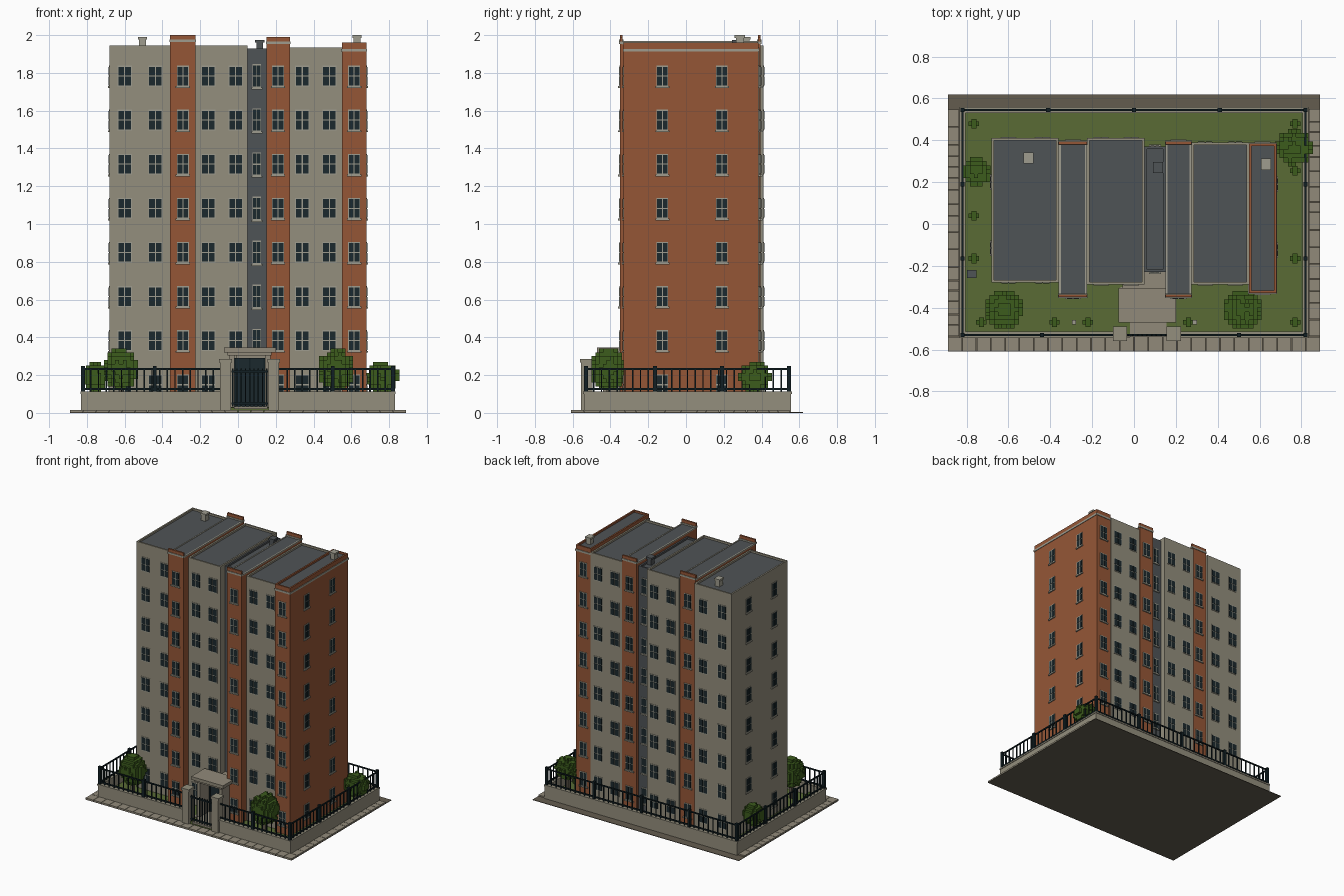
import bpy
import bmesh
import random
from mathutils import Matrix, Vector

random.seed(4)
if "Cube" in bpy.data.objects:
    bpy.data.objects.remove(bpy.data.objects["Cube"], do_unlink=True)


def material(name, red, green, blue):
    mat = bpy.data.materials.new(name)
    mat.use_nodes = True
    colour = [(c / 255) ** 2.2 for c in (red, green, blue)] + [1]
    mat.diffuse_color = colour
    mat.node_tree.nodes["Principled BSDF"].inputs["Base Color"].default_value = colour
    return mat


RENDER = material("grey beige render", 146, 141, 124)
BRICK = material("red brown brick", 148, 87, 57)
SLATE = material("slate grey", 80, 84, 87)
GLASS = material("dark glass", 33, 45, 49)
TRIM = material("pale stone trim", 157, 155, 141)
IRON = material("black iron", 24, 36, 40)
LAWN = material("lawn green", 90, 107, 56)
LEAF = material("leaf green", 62, 92, 34)
STONE = material("paving stone", 144, 137, 121)
EARTH = material("dark earth", 100, 93, 80)


class Part:
    """One object gathered from boxes and quads."""

    def __init__(self, name, mat):
        self.name, self.mat, self.bm = name, mat, bmesh.new()

    def box(self, x0, x1, y0, y1, z0, z1):
        centre = Vector((x0 + x1, y0 + y1, z0 + z1)) / 2
        size = Matrix.Diagonal((x1 - x0, y1 - y0, z1 - z0, 1))
        bmesh.ops.create_cube(self.bm, size=1, matrix=Matrix.Translation(centre) @ size)

    def block(self, x, y, z, w, d, h):
        """Box standing on height z, centred on x and y."""
        self.box(x - w / 2, x + w / 2, y - d / 2, y + d / 2, z, z + h)

    def rim(self, x0, x1, y0, y1, z0, z1, t):
        for a, b in ((x0, x0 + t), (x1 - t, x1)):
            self.box(a, b, y0, y1, z0, z1)
        for a, b in ((y0, y0 + t), (y1 - t, y1)):
            self.box(x0 + t, x1 - t, a, b, z0, z1)

    def voxels(self, x, y, z, radius, height, cell):
        """Blocky rounded foliage made of its outer cell faces only."""
        n, m = int(radius / cell) + 1, int(height / cell)
        cells = set()
        for i in range(-n, n + 1):
            for j in range(-n, n + 1):
                for k in range(m):
                    lift = (2 * k + 1) / m - 1
                    spread = (i * i + j * j) * cell * cell / radius ** 2
                    if spread + lift * lift < random.uniform(0.85, 1.1):
                        cells.add((i, j, k))
        origin = Vector((x, y, z))
        for c in cells:
            for axis in range(3):
                for sign in (-1, 1):
                    near = list(c)
                    near[axis] += sign
                    if tuple(near) in cells:
                        continue
                    n_dir, u, v = Vector(), Vector(), Vector()
                    n_dir[axis] = sign / 2
                    u[(axis + 1) % 3] = 0.5
                    v[(axis + 2) % 3] = sign / 2
                    mid = Vector(c) + n_dir
                    ring = (mid - u - v, mid + u - v, mid + u + v, mid - u + v)
                    self.bm.faces.new([self.bm.verts.new(origin + p * cell) for p in ring])

    def finish(self):
        mesh = bpy.data.meshes.new(self.name)
        self.bm.to_mesh(mesh)
        self.bm.free()
        mesh.materials.append(self.mat)
        bpy.context.collection.objects.link(bpy.data.objects.new(self.name, mesh))


frames, panes = Part("window_frames", TRIM), Part("window_panes", GLASS)
FLOORS = [0.149 + 0.2335 * i for i in range(8)]


def window(axis, sign, plane, along, z, w, h, sill):
    """Plate frame with four panes on a wall facing sign along the axis."""
    def plate(part, a, b, width, height, depth):
        size = (width, depth * 2) if axis == "y" else (depth * 2, width)
        pos = (a, plane) if axis == "y" else (plane, a)
        part.block(*pos, b - height / 2, *size, height)
    plate(frames, along, z, w, h, 0.003)
    for a in (-1, 1):
        for b in (-1, 1):
            plate(panes, along + a * w * 0.24, z + b * h * 0.235, w * 0.4, h * 0.42, 0.005)
    if sill:
        plate(frames, along, z - h / 2 - 0.004, w + 0.012, 0.01, 0.009)


# Tower sections: name, colour, x range, y range, top, window positions, size
sections = (
    ("west_block", RENDER, -0.68, -0.36, -0.28, 0.41, 1.945, (-0.6, -0.437), 0.075),
    ("west_pier", BRICK, -0.36, -0.225, -0.35, 0.395, 2.0, (-0.292,), 0.064),
    ("middle_block", RENDER, -0.225, 0.05, -0.29, 0.41, 1.945, (-0.157, -0.013), 0.075),
    ("stair_recess", SLATE, 0.05, 0.15, -0.23, 0.37, 1.93, (0.1,), 0.046),
    ("east_pier", BRICK, 0.15, 0.275, -0.35, 0.395, 1.99, (0.212,), 0.064),
    ("east_block", RENDER, 0.275, 0.55, -0.29, 0.39, 1.935, (0.34, 0.484), 0.075),
    ("end_pier", BRICK, 0.55, 0.68, -0.33, 0.385, 1.96, (0.615,), 0.064),
)
roofs, bands = Part("roof_decks", SLATE), Part("stone_bands", TRIM)
for name, mat, x0, x1, y0, y1, top, columns, w in sections:
    body = Part(name, mat)
    pier = mat is BRICK and name != "end_pier"
    deck = top - (0.04 if pier else 0.02)
    body.box(x0, x1, y0, y1, 0.02, deck)
    roofs.box(x0 + 0.01, x1 - 0.01, y0 + 0.01, y1 - 0.01, deck, deck + 0.006)
    if pier:
        # raised end parapets with a stone band, low stone kerbs between
        for a, b in ((y0, y0 + 0.014), (y1 - 0.014, y1)):
            body.box(x0, x1, a, b, deck, top)
            bands.box(x0 - 0.003, x1 + 0.003, a - 0.004, b + 0.004, top - 0.037, top - 0.023)
        for x in (x0 + 0.005, x1 - 0.005):
            bands.block(x, (y0 + y1) / 2, deck, 0.01, y1 - y0 - 0.03, 0.009)
    else:
        body.rim(x0, x1, y0, y1, deck, top, 0.012)
    if name == "end_pier":
        bands.rim(x0 - 0.004, x1 + 0.004, y0 - 0.004, y1 + 0.004, 1.912, 1.927, 0.01)
    body.finish()
    h = 0.125 if mat is SLATE else 0.11
    for z in FLOORS:
        for x in columns:
            window("y", -1, y0, x, z, w, h, mat is not RENDER)
            window("y", 1, y1, x, z, w, h, mat is not RENDER)
for z in FLOORS:
    for y in (-0.125, 0.19):
        window("x", 1, 0.68, y, z, 0.062, 0.11, True)
        window("x", -1, -0.68, y + 0.01, z, 0.062, 0.11, True)
for part in (frames, panes, roofs, bands):
    part.finish()

# Roof chimneys
for name, mat, x, y, z, top in (("west_chimney", TRIM, -0.505, 0.315, 1.92, 1.99),
                                ("stair_vent", SLATE, 0.115, 0.27, 1.91, 1.975),
                                ("east_chimney", TRIM, 0.63, 0.285, 1.94, 2.0)):
    vent = Part(name, mat)
    vent.block(x, y, z, 0.036, 0.042, top - z)
    vent.block(x, y, top - 0.014, 0.048, 0.054, 0.014)
    vent.finish()

# Ground and lawn
ground = Part("ground_base", EARTH)
ground.box(-0.89, 0.89, -0.61, 0.62, 0, 0.004)
ground.finish()
lawn = Part("lawn", LAWN)
lawn.box(-0.82, 0.82, -0.53, 0.545, 0.004, 0.028)
lawn.finish()

# Pavement slabs along the front and sides
paving = Part("paving_slabs", STONE)
step = 1.78 / 26
for i in range(26):
    paving.block(-0.89 + step * (i + 0.5), -0.575, 0.004, step - 0.003, 0.07, 0.01)
for side in (-1, 1):
    y = -0.538
    while y < 0.54:
        length = min(random.uniform(0.045, 0.09), 0.55 - y)
        paving.block(side * 0.863, y + length / 2, 0.004, 0.052, length - 0.003, 0.01)
        y += length
paving.box(-0.02, 0.155, -0.54, -0.29, 0.02, 0.034)
paving.box(-0.065, 0.2, -0.46, -0.3, 0.02, 0.032)
paving.finish()

# Boundary wall with coping, and its iron railing
wall, fence = Part("boundary_wall", RENDER), Part("iron_railing", IRON)
FRONT, BACK, SIDE = -0.53, 0.545, 0.82


def run(x0, y0, x1, y1, posts):
    w, d = x1 - x0, y1 - y0
    cx, cy = (x0 + x1) / 2, (y0 + y1) / 2
    wall.block(cx, cy, 0.004, w + 0.022, d + 0.022, 0.096)
    wall.block(cx, cy, 0.1, w + 0.03, d + 0.03, 0.012)
    for z in (0.122, 0.228):
        fence.block(cx, cy, z, w + 0.009, d + 0.009, 0.009)
    count = round((w + d) / 0.041)
    for i in range(1, count):
        fence.block(x0 + w * i / count, y0 + d * i / count, 0.11, 0.007, 0.007, 0.125)
    for t in posts:
        fence.block(x0 + w * t, y0 + d * t, 0.11, 0.02, 0.02, 0.138)


run(-SIDE, FRONT, -0.09, FRONT, (0, 0.52))
run(0.22, FRONT, SIDE, FRONT, (0.47, 1))
run(-SIDE, BACK, SIDE, BACK, (0, 0.25, 0.5, 0.75, 1))
for x in (-SIDE, SIDE):
    run(x, FRONT, x, BACK, (0.34, 0.67))

# Gate leaves and pillars
for z in (0.045, 0.215):
    fence.box(-0.035, 0.16, FRONT - 0.005, FRONT + 0.005, z, z + 0.01)
for i in range(9):
    fence.block(-0.028 + i * 0.0225, FRONT, 0.035, 0.007, 0.007, 0.2)
for x in (-0.066, 0.19):
    wall.block(x, -0.525, 0.004, 0.056, 0.06, 0.266)
    wall.block(x, -0.525, 0.268, 0.067, 0.07, 0.017)
wall.finish()
fence.finish()

# Entrance porch with flat canopy, side walls and door
porch = Part("entrance_porch", STONE)
porch.box(-0.075, 0.2, -0.47, -0.305, 0.32, 0.345)
porch.box(-0.055, 0.178, -0.455, -0.29, 0.303, 0.32)
porch.box(-0.01, 0.15, -0.31, -0.23, 0.29, 0.325)
for x in (-0.033, 0.158):
    porch.box(x - 0.014, x + 0.014, -0.44, -0.28, 0.028, 0.303)
porch.finish()
door = Part("entrance_door", GLASS)
door.box(-0.019, 0.144, -0.325, -0.3, 0.034, 0.29)
door.finish()
door_bars = Part("door_frame", IRON)
for x in (-0.015, 0.0625, 0.14):
    door_bars.block(x, -0.325, 0.034, 0.008, 0.008, 0.256)
door_bars.finish()

# Trees with blocky crowns
for i, (x, y, r, z, h) in enumerate(((-0.62, -0.41, 0.09, 0.13, 0.22),
                                     (0.52, -0.41, 0.095, 0.13, 0.22),
                                     (-0.755, 0.25, 0.07, 0.12, 0.16),
                                     (0.765, 0.365, 0.085, 0.12, 0.17))):
    crown = Part(f"tree_crown_{i + 1}", LEAF)
    crown.voxels(x, y, z, r, h, 0.02)
    crown.finish()
    trunk = Part(f"tree_trunk_{i + 1}", EARTH)
    trunk.block(x, y, 0.02, 0.022, 0.022, z)
    trunk.finish()

# Low shrubs, garden lamps and utility box
shrubs = Part("low_shrubs", LEAF)
spots = [(x, -0.47) for x in (-0.73, -0.38, -0.22, 0.26, 0.555, 0.77)]
spots += [(-0.765, y) for y in (0.48, 0.04, -0.165)]
spots += [(0.77, y) for y in (0.48, 0.255, -0.165)]
for x, y in spots:
    shrubs.block(x, y, 0.028, 0.05, 0.022, 0.03)
    shrubs.block(x, y, 0.028, 0.024, 0.046, 0.04)
shrubs.finish()
lamps = Part("garden_lamps", TRIM)
for x in (-0.287, 0.29):
    lamps.block(x, -0.47, 0.028, 0.02, 0.02, 0.05)
lamps.finish()
utility = Part("utility_box", SLATE)
utility.block(-0.775, -0.24, 0.028, 0.045, 0.038, 0.06)
utility.finish()
